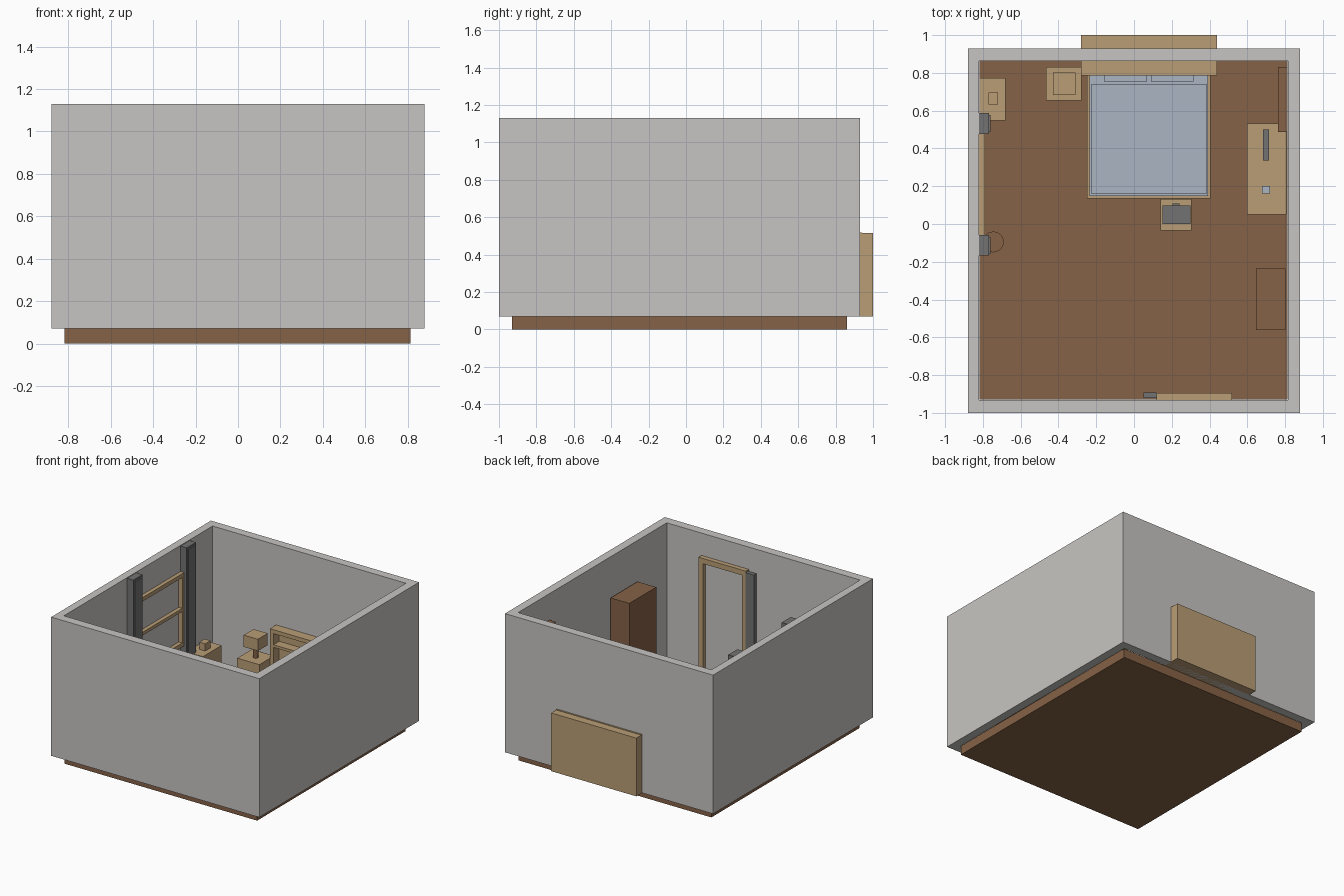
import bpy, bmesh
from mathutils import Matrix


def material(name, rgb):
    m = bpy.data.materials.new(name)
    m.diffuse_color = (*rgb, 1)
    return m


WALL = material("wall_grey", (0.57, 0.56, 0.54))
BROWN = material("brown_wood", (0.235, 0.122, 0.061))
TAN = material("tan_wood", (0.49, 0.34, 0.18))
LINEN = material("pale_blue_linen", (0.41, 0.46, 0.55))
GREY = material("dark_grey", (0.17, 0.17, 0.17))


def finish(name, bm, mat):
    bmesh.ops.recalc_face_normals(bm, faces=bm.faces)
    me = bpy.data.meshes.new(name)
    bm.to_mesh(me)
    bm.free()
    me.materials.append(mat)
    ob = bpy.data.objects.new(name, me)
    bpy.context.collection.objects.link(ob)
    return ob


def boxes(name, mat, *spans):
    """One object made of boxes, each given as x0, x1, y0, y1, z0, z1."""
    bm = bmesh.new()
    for x0, x1, y0, y1, z0, z1 in spans:
        mat4 = Matrix.Translation(((x0 + x1) / 2, (y0 + y1) / 2, (z0 + z1) / 2))
        mat4 = mat4 @ Matrix.Diagonal((x1 - x0, y1 - y0, z1 - z0, 1))
        bmesh.ops.create_cube(bm, size=1, matrix=mat4)
    return finish(name, bm, mat)


def cylinder(name, mat, x, y, z0, z1, r, sides=24):
    bm = bmesh.new()
    bmesh.ops.create_cone(bm, cap_ends=True, segments=sides, radius1=r, radius2=r,
                          depth=z1 - z0, matrix=Matrix.Translation((x, y, (z0 + z1) / 2)))
    ob = finish(name, bm, mat)
    for p in ob.data.polygons:
        p.use_smooth = len(p.vertices) == 4
    return ob


F = 0.07  # floor level

# Floor slab and continuous wall ring
boxes("floor", BROWN, (-0.818, 0.813, -0.93, 0.862, 0, F))
bm = bmesh.new()
rings = []
for x0, x1, y0, y1 in ((-0.88, 0.88, -1, 0.93), (-0.82, 0.815, -0.932, 0.864)):
    for z in (F, 1.13):
        rings.append([bm.verts.new((x, y, z)) for x, y in
                      ((x0, y0), (x1, y0), (x1, y1), (x0, y1))])
for a, b in ((0, 1), (1, 3), (3, 2), (2, 0)):
    for i in range(4):
        j = (i + 1) % 4
        bm.faces.new((rings[a][i], rings[a][j], rings[b][j], rings[b][i]))
finish("walls", bm, WALL)

# Bed with shelved headboard running through the back wall
boxes("bed_frame", TAN, (-0.25, 0.405, 0.135, 0.80, F, 0.20))
boxes("mattress", LINEN, (-0.235, 0.393, 0.148, 0.86, 0.20, 0.27))
boxes("blanket", LINEN, (-0.225, 0.383, 0.158, 0.74, 0.27, 0.278))
boxes("pillows", LINEN, (-0.16, 0.07, 0.755, 0.86, 0.27, 0.32),
      (0.09, 0.315, 0.755, 0.86, 0.27, 0.32))
boxes("headboard", TAN,
      (-0.28, 0.44, 0.93, 1.0, F, 0.515),
      (-0.28, 0.44, 0.855, 0.94, F, 0.518),
      (-0.28, 0.44, 0.785, 0.86, 0.49, 0.52),
      (-0.25, 0.41, 0.785, 0.86, 0.385, 0.405),
      (-0.28, -0.25, 0.785, 0.86, F, 0.49),
      (0.41, 0.44, 0.785, 0.86, F, 0.49))

# Nightstand and lamp
boxes("nightstand", TAN, (-0.465, -0.278, 0.655, 0.832, F, 0.295))
cylinder("lamp_stem", BROWN, -0.37, 0.742, 0.295, 0.39, 0.02, 12)
boxes("lamp_shade", TAN, (-0.43, -0.31, 0.683, 0.802, 0.38, 0.47))

# Side cabinet with small box on top
boxes("side_cabinet", TAN, (-0.818, -0.68, 0.548, 0.772, F, 0.29))
boxes("small_box", TAN, (-0.77, -0.72, 0.632, 0.695, 0.29, 0.345))

# Window frame and curtains on the left wall
boxes("window_frame", TAN,
      (-0.82, -0.79, -0.06, 0.48, 0.90, 0.93),
      (-0.82, -0.79, -0.06, 0.48, 0.64, 0.665),
      (-0.82, -0.79, -0.06, 0.48, 0.37, 0.40),
      (-0.82, -0.79, -0.06, -0.035, 0.40, 0.90),
      (-0.82, -0.79, 0.455, 0.48, 0.40, 0.90))
for side, y in (("near", -0.168), ("far", 0.477)):
    boxes("curtain_" + side, GREY, (-0.82, -0.768, y, y + 0.11, 0.12, 1.125))
    boxes("curtain_fold_" + side, GREY, (-0.768, -0.76, y + 0.01, y + 0.10, 0.12, 1.11))

# Waste bin beside the near curtain
cylinder("waste_bin", BROWN, -0.745, -0.095, F, 0.20, 0.055)

# Television on a stand at the foot of the bed
boxes("television_stand", TAN, (0.14, 0.305, -0.035, 0.133, F, 0.23))
boxes("television", GREY, (0.15, 0.298, 0.0, 0.098, 0.23, 0.36),
      (0.205, 0.24, 0.098, 0.108, 0.25, 0.34))

# Desk with monitor and mouse
boxes("desk", TAN,
      (0.597, 0.808, 0.05, 0.533, 0.31, 0.34),
      (0.597, 0.808, 0.05, 0.075, F, 0.31),
      (0.597, 0.808, 0.508, 0.533, F, 0.31))
boxes("monitor", GREY, (0.682, 0.715, 0.335, 0.50, 0.36, 0.48),
      (0.688, 0.71, 0.39, 0.445, 0.34, 0.36))
boxes("mouse", LINEN, (0.678, 0.72, 0.162, 0.202, 0.34, 0.355))

# Tall cabinet and door on the right wall
boxes("tall_cabinet", BROWN, (0.645, 0.803, -0.562, -0.236, F, 0.825))
boxes("door", BROWN, (0.762, 0.813, 0.488, 0.832, F, 0.93))

# Doorway frame on the front wall, with a grey panel beside it
boxes("doorway_frame", TAN,
      (0.12, 0.52, -0.931, -0.895, 0.92, 0.96),
      (0.12, 0.155, -0.931, -0.895, F, 0.92),
      (0.485, 0.52, -0.931, -0.895, F, 0.92))
boxes("doorway_panel", GREY, (0.05, 0.12, -0.922, -0.892, F, 0.95))
